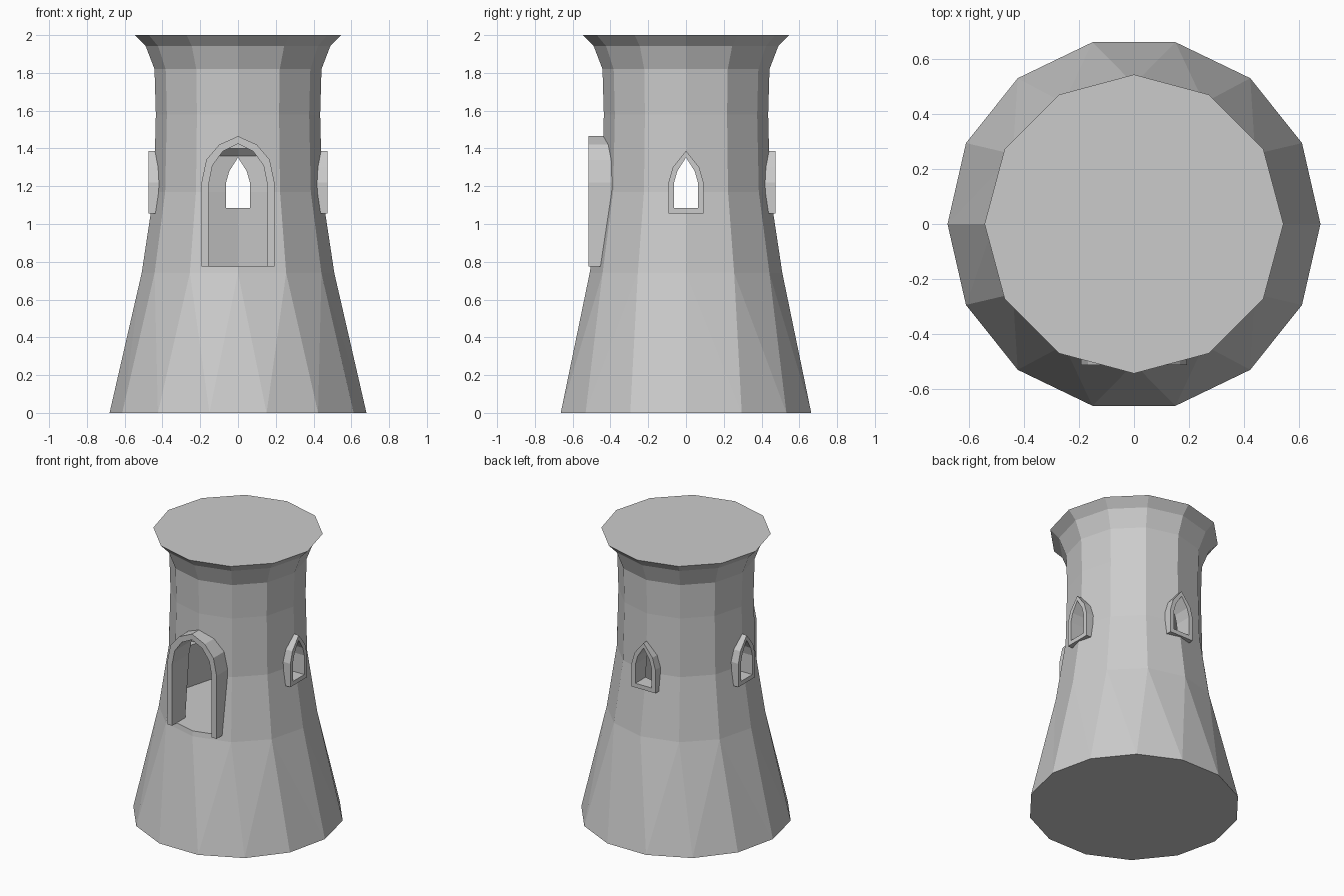
import bpy, bmesh
from math import sin, cos, pi, tau
from mathutils import Matrix

if "Cube" in bpy.data.objects:
    bpy.data.objects.remove(bpy.data.objects["Cube"])


def finish(bm, name):
    bmesh.ops.recalc_face_normals(bm, faces=bm.faces[:])
    me = bpy.data.meshes.new(name)
    bm.to_mesh(me)
    bm.free()
    ob = bpy.data.objects.new(name, me)
    bpy.context.collection.objects.link(ob)
    return ob


def zip_rings(bm, a, b):
    """Join two rings that may have different side counts."""
    n, m = len(a), len(b)
    if n == m:
        for i in range(n):
            bm.faces.new((a[i], a[(i + 1) % n], b[(i + 1) % n], b[i]))
        return
    i = j = 0
    while i < n or j < m:
        if j == m or (i < n and (i + 1) / n <= (j + 1) / m):
            bm.faces.new((a[i % n], a[(i + 1) % n], b[j % m]))
            i += 1
        else:
            bm.faces.new((a[i % n], b[(j + 1) % m], b[j % m]))
            j += 1


def lathe(name, rings):
    """Closed faceted solid from (height, radius, sides) rings."""
    bm = bmesh.new()
    loops = [[bm.verts.new((r * cos(tau * k / n), r * sin(tau * k / n), z))
              for k in range(n)] for z, r, n in rings]
    for a, b in zip(loops, loops[1:]):
        zip_rings(bm, a, b)
    bm.faces.new(loops[0][::-1])
    bm.faces.new(loops[-1])
    return finish(bm, name)


def arch(half):
    """Mirror the right half of an arch; the last point is the apex."""
    return half + [(-x, z) for x, z in half[-2::-1]]


def prism(name, pts, y0, y1, turn=0):
    bm = bmesh.new()
    a, b = [[bm.verts.new((x, y, z)) for x, z in pts] for y in (y0, y1)]
    zip_rings(bm, a, b)
    bm.faces.new(a)
    bm.faces.new(b[::-1])
    bm.transform(Matrix.Rotation(turn, 4, 'Z'))
    return finish(bm, name)


def frame(name, outer, inner, y0, y1, closed, turn=0):
    bm = bmesh.new()
    rows = [[bm.verts.new((x, y, z)) for x, z in pts]
            for pts, y in ((outer, y0), (inner, y0), (inner, y1), (outer, y1))]
    n = len(outer)
    for i in range(n if closed else n - 1):
        j = (i + 1) % n
        for k in range(4):
            p, q = rows[k], rows[(k + 1) % 4]
            bm.faces.new((p[i], p[j], q[j], q[i]))
    if not closed:
        for i in (0, n - 1):
            bm.faces.new([r[i] for r in rows])
    bm.transform(Matrix.Rotation(turn, 4, 'Z'))
    return finish(bm, name)


def cut(target, cutter):
    mod = target.modifiers.new("cut", 'BOOLEAN')
    mod.operation, mod.solver, mod.object = 'DIFFERENCE', 'EXACT', cutter
    bpy.context.view_layer.objects.active = target
    bpy.ops.object.modifier_apply(modifier=mod.name)
    bpy.data.objects.remove(cutter)


# Tower wall: 14 sides at the foot, 12 above
tower = lathe("tower_wall", [(0, 0.68, 14), (0.74, 0.51, 12), (1.17, 0.445, 12),
                             (1.58, 0.435, 12), (1.82, 0.442, 12), (1.945, 0.49, 12)])

# Flared roof slab
lathe("roof_slab", [(1.94, 0.487, 12), (2.0, 0.545, 12)])

# Hollow room behind the door
cut(tower, lathe("room_cutter", [(0.775, 0.41, 12), (1.17, 0.37, 12),
                                 (1.36, 0.36, 12), (1.40, 0.32, 12)]))

# Door opening and surround
door_out = arch([(0.193, 0.775), (0.193, 1.22), (0.168, 1.34), (0.1, 1.42), (0, 1.465)])
door_in = arch([(0.155, 0.775), (0.155, 1.21), (0.135, 1.31), (0.08, 1.385), (0, 1.425)])
door_cut = arch([(0.155, 0.776)] + door_in[1:5])
cut(tower, prism("door_cutter", door_cut, -0.7, -0.25))
frame("door_frame", door_out, door_in, -0.515, -0.38, False)

# Pointed windows on the right, back and left
win_out = arch([(0.093, 1.055), (0.093, 1.22), (0.07, 1.30), (0, 1.387)])
win_in = arch([(0.063, 1.085), (0.063, 1.22), (0.046, 1.28), (0, 1.352)])
for side, turn in (("right", pi / 2), ("back", pi), ("left", -pi / 2)):
    cut(tower, prism("window_cutter", win_in, -0.6, -0.25, turn))
    frame(side + "_window_frame", win_out, win_in, -0.475, -0.39, True, turn)
